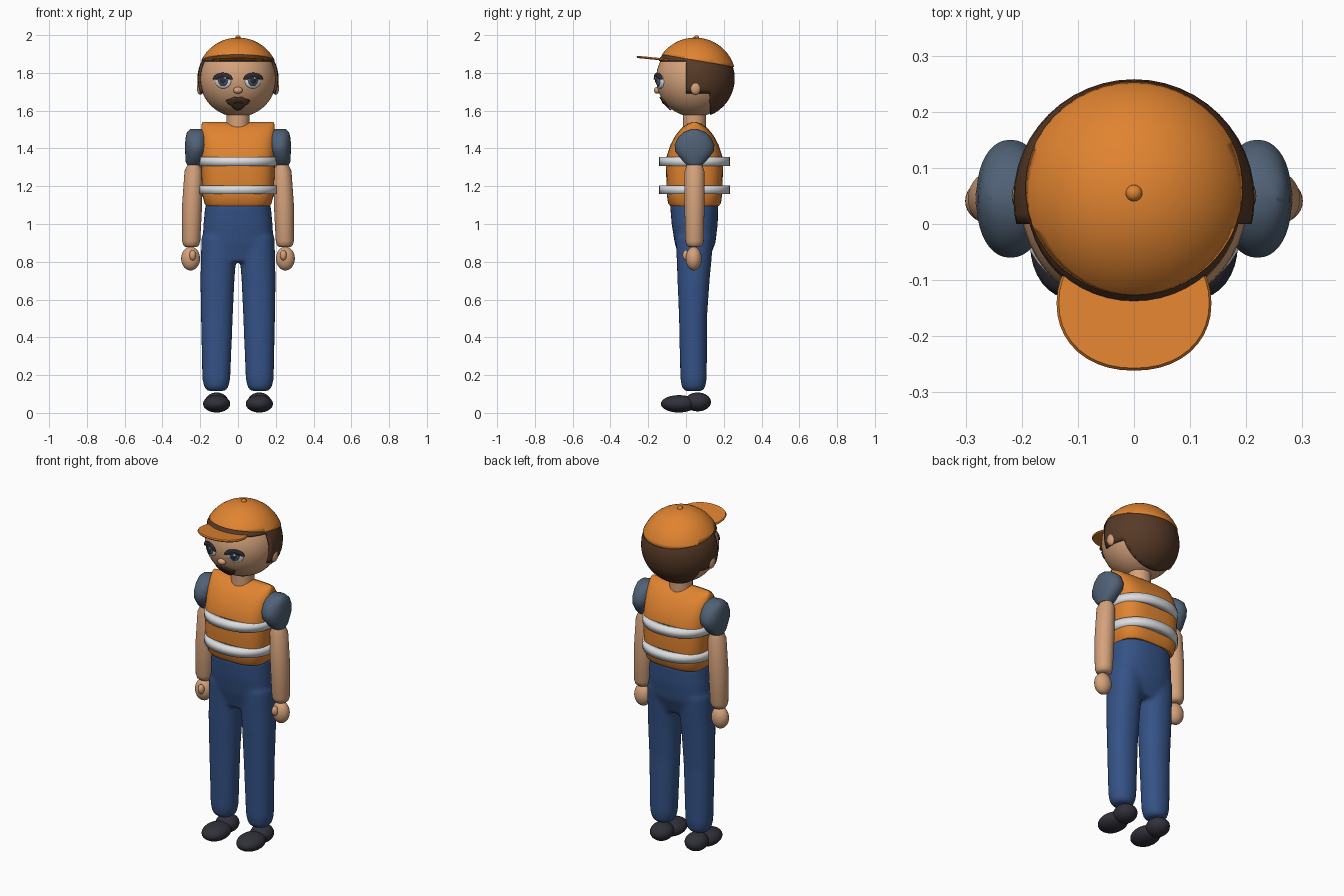
import bpy, bmesh, math
from mathutils import Matrix, Vector

cube = bpy.data.objects.get("Cube")
if cube:
    bpy.data.objects.remove(cube, do_unlink=True)

MID = 0.045                      # depth of the body axis
HEAD = Vector((0, MID, 1.77))


def material(name, r, g, b):
    m = bpy.data.materials.new(name)
    m.use_nodes = True
    m.diffuse_color = (r, g, b, 1)
    bsdf = next(n for n in m.node_tree.nodes if n.type == "BSDF_PRINCIPLED")
    bsdf.inputs["Base Color"].default_value = (r, g, b, 1)
    bsdf.inputs["Roughness"].default_value = 0.7
    return m


orange = material("safety orange", 0.75, 0.23, 0.03)
skin = material("skin", 0.66, 0.36, 0.2)
denim = material("trouser blue", 0.035, 0.085, 0.24)
grey_blue = material("sleeve grey blue", 0.08, 0.12, 0.18)
dark = material("dark charcoal", 0.03, 0.03, 0.042)
brown = material("hair brown", 0.095, 0.042, 0.02)
silver = material("reflective silver", 0.72, 0.73, 0.75)
white = material("eye white", 0.75, 0.78, 0.82)
parts = []


def finish(name, bm, mat):
    bmesh.ops.recalc_face_normals(bm, faces=bm.faces)
    me = bpy.data.meshes.new(name)
    bm.to_mesh(me)
    bm.free()
    me.materials.append(mat)
    ob = bpy.data.objects.new(name, me)
    bpy.context.collection.objects.link(ob)
    parts.append(ob)
    return ob


def ball_mesh(center, radii, seg=32, rot=None):
    bm = bmesh.new()
    m = Matrix.Translation(center) @ (rot or Matrix()) @ Matrix.Diagonal((*radii, 1))
    bmesh.ops.create_uvsphere(bm, u_segments=seg, v_segments=seg // 2, radius=1, matrix=m)
    return bm


def ball(name, center, radii, mat, seg=32, rot=None):
    return finish(name, ball_mesh(center, radii, seg, rot), mat)


def add_loft(bm, rings, power=2.0, seg=40, caps=True):
    """Skin superellipse rings given as (z, x, y, half width, half depth)."""
    loops = []
    for z, x, y, rx, ry in rings:
        loop = []
        for i in range(seg):
            a = math.tau * i / seg
            c, s = math.cos(a), math.sin(a)
            loop.append(bm.verts.new((x + rx * math.copysign(abs(c) ** (2 / power), c),
                                      y + ry * math.copysign(abs(s) ** (2 / power), s), z)))
        loops.append(loop)
    for a, b in zip(loops, loops[1:]):
        for i in range(seg):
            j = (i + 1) % seg
            bm.faces.new((a[i], a[j], b[j], b[i]))
    if caps:
        bm.faces.new(loops[0])
        bm.faces.new(loops[-1])


def loft(name, rings, mat, power=2.0, caps=True):
    bm = bmesh.new()
    add_loft(bm, rings, power, caps=caps)
    return finish(name, bm, mat)


def cut(bm, point, normal, drop=False):
    bmesh.ops.bisect_plane(bm, geom=bm.verts[:] + bm.edges[:] + bm.faces[:],
                           plane_co=point, plane_no=normal, clear_inner=drop)


def face_plate(name, outline, mat, lift):
    """Thin plate wrapped on the head from an (x, z) outline."""
    bm = bmesh.new()
    cx = sum(p[0] for p in outline) / len(outline)
    cz = sum(p[1] for p in outline) / len(outline)

    def wrap(x, z):
        d = (0.203 + lift) ** 2 - x * x - (z - HEAD.z) ** 2
        return bm.verts.new((x, MID - math.sqrt(d), z))
    hub = wrap(cx, cz)
    rows = [[wrap(cx + (x - cx) * t, cz + (z - cz) * t) for x, z in outline]
            for t in (0.25, 0.5, 0.75, 1)]
    for i in range(len(outline)):
        j = (i + 1) % len(outline)
        bm.faces.new((hub, rows[0][i], rows[0][j]))
        for a, b in zip(rows, rows[1:]):
            bm.faces.new((a[i], b[i], b[j], a[j]))
    ob = finish(name, bm, mat)
    mod = ob.modifiers.new("thickness", "SOLIDIFY")
    mod.thickness = 0.006
    mod.offset = 0
    return ob


# Trousers: hips and both legs fused into one soft surface
bm = bmesh.new()
add_loft(bm, [(0.80, 0, 0.042, 0.17, 0.075), (0.90, 0, 0.048, 0.188, 0.108),
              (1.0, 0, 0.046, 0.183, 0.122), (1.11, 0, 0.043, 0.172, 0.128)], 2.4)
for s in (-1, 1):
    add_loft(bm, [(0.115, s * 0.115, 0.04, 0.045, 0.045), (0.135, s * 0.115, 0.04, 0.064, 0.062),
                  (0.18, s * 0.115, 0.04, 0.074, 0.07), (0.5, s * 0.112, 0.037, 0.084, 0.074),
                  (0.7, s * 0.109, 0.04, 0.09, 0.085), (0.93, s * 0.098, 0.046, 0.096, 0.1)], 2.2)
trousers = finish("trousers", bm, denim)
mod = trousers.modifiers.new("fuse", "REMESH")
mod.mode = "VOXEL"
mod.voxel_size = 0.011
mod.use_smooth_shade = True
mod = trousers.modifiers.new("soften", "SMOOTH")
mod.iterations = 8

# Vest with its two reflective bands
loft("vest", [(1.095, 0, MID, 0.168, 0.128), (1.11, 0, MID, 0.178, 0.14),
              (1.16, 0, MID, 0.19, 0.147), (1.3, 0, MID, 0.195, 0.151),
              (1.36, 0, MID, 0.195, 0.147), (1.42, 0, MID, 0.195, 0.127),
              (1.47, 0, MID, 0.195, 0.1), (1.51, 0, MID, 0.194, 0.067),
              (1.53, 0, MID, 0.192, 0.038), (1.54, 0, MID, 0.188, 0.012)], orange, 3.2)
for name, z in (("lower_band", 1.158), ("upper_band", 1.307)):
    band = loft(name, [(z, 0, MID, 0.207, 0.187), (z + 0.047, 0, MID, 0.207, 0.187)],
                silver, 2.2, caps=False)
    mod = band.modifiers.new("thickness", "SOLIDIFY")
    mod.thickness = 0.04
    mod.offset = -1 if band.data.polygons[0].normal.x > 0 else 1

# Limbs, mirrored left and right
for side, s in (("left", 1), ("right", -1)):
    loft(side + "_sleeve", [(1.312, s * 0.234, MID, 0.035, 0.04), (1.33, s * 0.232, MID, 0.045, 0.06),
                            (1.385, s * 0.222, MID, 0.058, 0.103), (1.42, s * 0.22, MID, 0.061, 0.105),
                            (1.46, s * 0.22, MID, 0.057, 0.087), (1.487, s * 0.218, MID, 0.052, 0.056),
                            (1.502, s * 0.215, MID, 0.038, 0.02)], grey_blue, 2.2)
    loft(side + "_arm", [(0.878, s * 0.248, MID, 0.03, 0.03), (0.888, s * 0.248, MID, 0.042, 0.042),
                         (0.91, s * 0.248, MID, 0.048, 0.049), (1.1, s * 0.243, MID, 0.053, 0.053),
                         (1.28, s * 0.235, MID, 0.048, 0.052), (1.32, s * 0.233, MID, 0.03, 0.038)], skin)
    ball(side + "_hand", (s * 0.251, 0.041, 0.817), (0.05, 0.042, 0.063), skin)
    ball(side + "_thumb", (s * 0.24, 0.0, 0.835), (0.018, 0.018, 0.028), skin, 16)
    ball(side + "_shoe_toe", (s * 0.113, -0.038, 0.048), (0.072, 0.095, 0.046), dark)
    ball(side + "_shoe_heel", (s * 0.113, 0.062, 0.058), (0.062, 0.07, 0.05), dark)
    ball(side + "_ear", (s * 0.2, 0.05, 1.72), (0.018, 0.028, 0.036), skin, 20)

    # Eye layers turned to follow the curve of the head
    turn = Matrix.Rotation(s * 0.4, 4, "Z")
    ball(side + "_eye_white", (s * 0.078, -0.134, 1.757), (0.046, 0.016, 0.04), white, 24, turn)
    ball(side + "_iris", (s * 0.079, -0.145, 1.76), (0.028, 0.014, 0.03), grey_blue, 20, turn)
    ball(side + "_pupil", (s * 0.079, -0.151, 1.763), (0.02, 0.012, 0.022), dark, 20, turn)
    ball(side + "_eye_glint", (s * 0.079 + 0.01, -0.161, 1.772), (0.006, 0.003, 0.006), white, 12, turn)
    arc = [math.pi * i / 10 for i in range(11)]
    lash = [(s * 0.08 + 0.051 * math.cos(a), 1.765 + 0.036 * math.sin(a)) for a in arc]
    lash += [(s * 0.08 - 0.036 * math.cos(a), 1.765 + 0.017 * math.sin(a)) for a in arc]
    face_plate(side + "_lashes", lash, dark, 0.012)

# Head, neck and face
loft("neck", [(1.51, 0, MID, 0.062, 0.062), (1.6, 0, MID, 0.062, 0.062)], skin)
ball("head", HEAD, (0.203, 0.203, 0.203), skin, 48)
ball("nose", (0, -0.152, 1.708), (0.025, 0.018, 0.018), skin, 20)
half = [(0, 1.667), (0.018, 1.673), (0.038, 1.662), (0.064, 1.655), (0.052, 1.638),
        (0.034, 1.627), (0.02, 1.61), (0, 1.603)]
face_plate("moustache_and_beard", half + [(-x, z) for x, z in half[-2:0:-1]], brown, 0.005)
face_plate("mouth", [(0.024 * math.cos(math.tau * i / 12), 1.641 + 0.005 * math.sin(math.tau * i / 12))
                     for i in range(12)], dark, 0.008)

# Hair: a shell trimmed around the face, ears and nape
bm = ball_mesh(HEAD, (0.215, 0.213, 0.211), 48)
for point, normal in (((0, 0, 0), (0, 1, 0)), ((0, 0.13, 0), (0, 1, 0)),
                      ((0, 0, 1.865), (0, 0, 1)), ((0, 0, 1.69), (0, 0, 1))):
    cut(bm, point, normal)
bald = []
for f in bm.faces:
    c = f.calc_center_median()
    if not (c.z > 1.865 or (c.y > 0 and c.z > 1.69) or c.y > 0.13):
        bald.append(f)
bmesh.ops.delete(bm, geom=bald, context="FACES")
mod = finish("hair", bm, brown).modifiers.new("thickness", "SOLIDIFY")
mod.thickness = 0.012
mod.offset = -1

# Cap: tilted dome, brim and button
bm = ball_mesh(HEAD + Vector((0, 0.003, 0)), (0.217, 0.217, 0.217), 48)
cut(bm, (0, -0.12, 1.897), (0, 0.17, 1), drop=True)
mod = finish("cap_dome", bm, orange).modifiers.new("thickness", "SOLIDIFY")
mod.thickness = 0.012
mod.offset = -1
brim = loft("cap_brim", [(-0.006, 0, 0, 0.134, 0.117), (0, 0, 0, 0.138, 0.121),
                         (0.006, 0, 0, 0.134, 0.117)], orange, 2.15)
brim.location = (0, -0.141, 1.873)
brim.rotation_euler.x = -0.1
ball("cap_button", (0, 0.055, 1.985), (0.015, 0.015, 0.014), orange, 16)

# Smooth shading that keeps hard edges
bpy.ops.object.select_all(action="DESELECT")
for ob in parts:
    ob.select_set(True)
bpy.context.view_layer.objects.active = parts[0]
bpy.ops.object.shade_smooth_by_angle(angle=math.radians(40))
